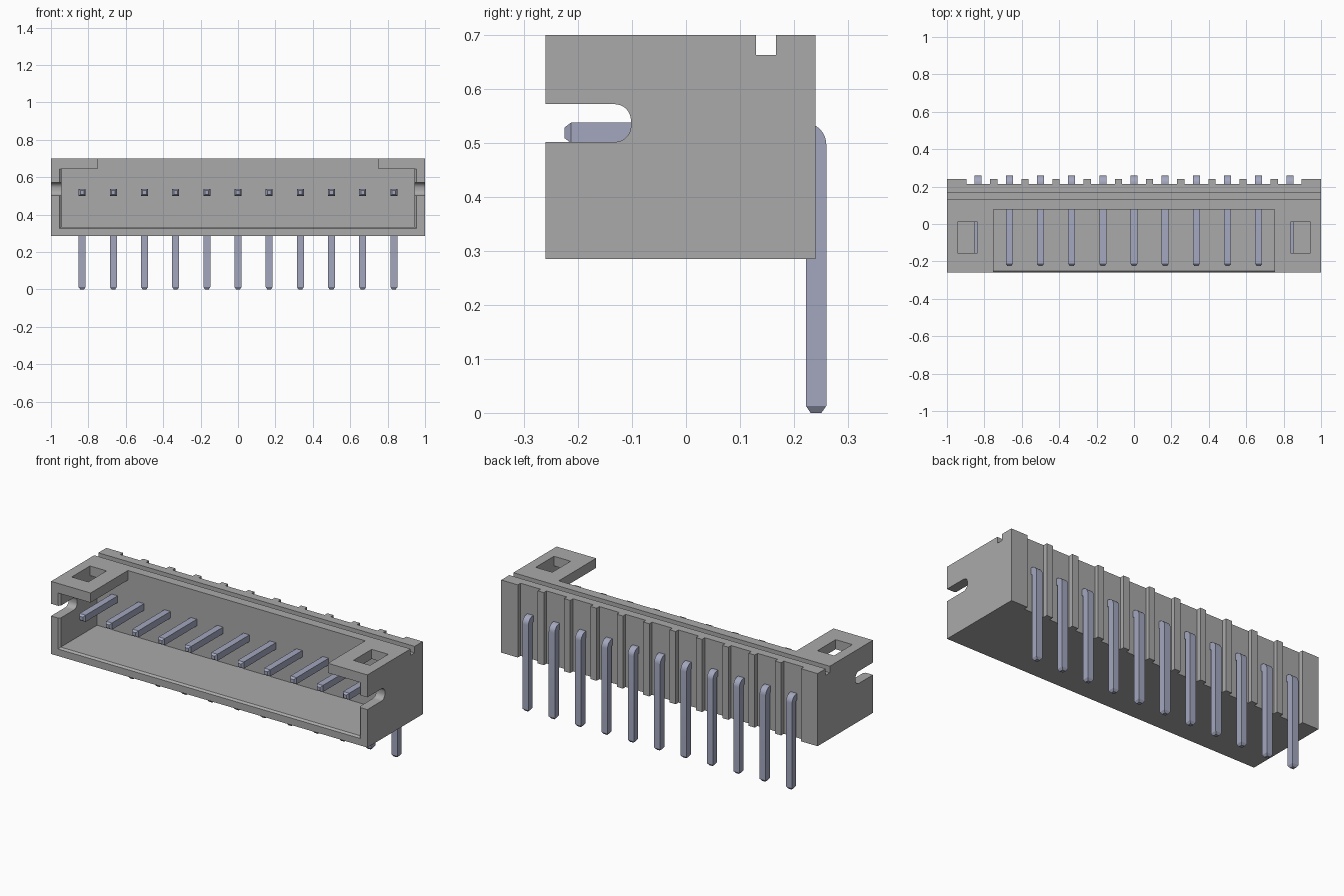
import bpy, bmesh, math

cube = bpy.data.objects.get("Cube")
if cube:
    bpy.data.objects.remove(cube, do_unlink=True)


def material(name, rgb):
    m = bpy.data.materials.new(name)
    m.use_nodes = True
    m.diffuse_color = (*rgb, 1)
    m.node_tree.nodes["Principled BSDF"].inputs["Base Color"].default_value = (*rgb, 1)
    return m


GREY = material("grey plastic", (0.40, 0.40, 0.40))
METAL = material("bluish metal", (0.37, 0.39, 0.52))


def finish(name, bm, mat):
    bmesh.ops.recalc_face_normals(bm, faces=bm.faces)
    mesh = bpy.data.meshes.new(name)
    bm.to_mesh(mesh)
    bm.free()
    mesh.materials.append(mat)
    obj = bpy.data.objects.new(name, mesh)
    bpy.context.collection.objects.link(obj)
    return obj


def smooth(mesh):
    mesh.shade_smooth()
    mesh.set_sharp_from_angle(angle=math.radians(30))


def loft(name, rings, mat):
    """Skin a chain of four-cornered rings and cap both ends."""
    bm = bmesh.new()
    loops = [[bm.verts.new(p) for p in ring] for ring in rings]
    for a, b in zip(loops, loops[1:]):
        for i in range(4):
            j = (i + 1) % 4
            bm.faces.new((a[i], a[j], b[j], b[i]))
    bm.faces.new(loops[0])
    bm.faces.new(loops[-1])
    return finish(name, bm, mat)


def box(name, x, y, z, mat=GREY, round_x=0):
    """Box from ranges; round_x rounds the edges that run along x."""
    bm = bmesh.new()
    bmesh.ops.create_cube(bm, size=1)
    for v in bm.verts:
        v.co = [lo + (c + 0.5) * (hi - lo) for c, (lo, hi) in zip(v.co, (x, y, z))]
    if round_x:
        edges = [e for e in bm.edges if abs(e.verts[0].co.x - e.verts[1].co.x) > 0.001]
        bmesh.ops.bevel(bm, geom=edges, offset=round_x, segments=8,
                        profile=0.5, affect='EDGES')
    return finish(name, bm, mat)


def cut(target, cutter):
    mod = target.modifiers.new("cut", 'BOOLEAN')
    mod.operation = 'DIFFERENCE'
    mod.solver = 'EXACT'
    mod.object = cutter
    bpy.context.view_layer.objects.active = target
    bpy.ops.object.modifier_apply(modifier=mod.name)
    bpy.data.objects.remove(cutter, do_unlink=True)


PITCH, COUNT = 1 / 6, 11
pin_x = [(i - (COUNT - 1) / 2) * PITCH for i in range(COUNT)]

# Housing shell
housing = box("housing", (-1, 1), (-0.26, 0.24), (0.285, 0.70))


# Front cavity with a chamfered lip at the bottom and sides
def cavity_ring(y, flare):
    x, low, high = 0.945 + flare, 0.335 - flare, 0.645
    return [(-x, y, low), (x, y, low), (x, y, high), (-x, y, high)]


cut(housing, loft("cavity_cutter", [cavity_ring(-0.27, 0.02), cavity_ring(-0.25, 0),
                                    cavity_ring(0.077, 0)], GREY))

# Top opening, groove along the top, and rounded side slots
cut(housing, box("opening_cutter", (-0.75, 0.75), (-0.3, 0.077), (0.6, 0.8)))
cut(housing, box("groove_cutter", (-1.1, 1.1), (0.13, 0.167), (0.663, 0.8)))
cut(housing, box("slot_cutter", (-1.1, 1.1), (-0.4, -0.102), (0.502, 0.572),
                 round_x=0.03))

# Latch windows in the two top tabs
for s in (-1, 1):
    cut(housing, box("window_cutter", sorted((s * 0.838, s * 0.943)),
                     (-0.155, 0.01), (0.6, 0.8)))

# Recess behind each pin, leaving ribs between them
for i, x in enumerate(pin_x):
    left = x - (0.064 if i else 0.062)
    right = x + (0.064 if i < COUNT - 1 else 0.062)
    cut(housing, box("recess_cutter", (left, right), (0.215, 0.3), (0.2, 0.8)))
smooth(housing.data)


# Bent square pins with chamfered tips
def pin_ring(x, half, a, b):
    """Ring across the pin from side-plane point a (outer) to b (inner)."""
    return [(x - half, *a), (x + half, *a), (x + half, *b), (x - half, *b)]


def make_pin(name, x):
    h, tip = 0.019, 0.010
    cy, cz, r_in, r_out = 0.219, 0.497, 0.003, 0.041
    zm, ym = cz + 0.022, cy + 0.022
    rings = [pin_ring(x, tip, (-0.225, zm + tip), (-0.225, zm - tip)),
             pin_ring(x, h, (-0.213, zm + h), (-0.213, zm - h))]
    for k in range(9):
        t = math.pi / 2 * (1 - k / 8)
        c, s = math.cos(t), math.sin(t)
        rings.append(pin_ring(x, h, (cy + r_out * c, cz + r_out * s),
                              (cy + r_in * c, cz + r_in * s)))
    rings.append(pin_ring(x, h, (ym + h, 0.013), (ym - h, 0.013)))
    rings.append(pin_ring(x, tip, (ym + tip, 0), (ym - tip, 0)))
    smooth(loft(name, rings, METAL).data)


for i, x in enumerate(pin_x):
    make_pin(f"pin_{i + 1}", x)
